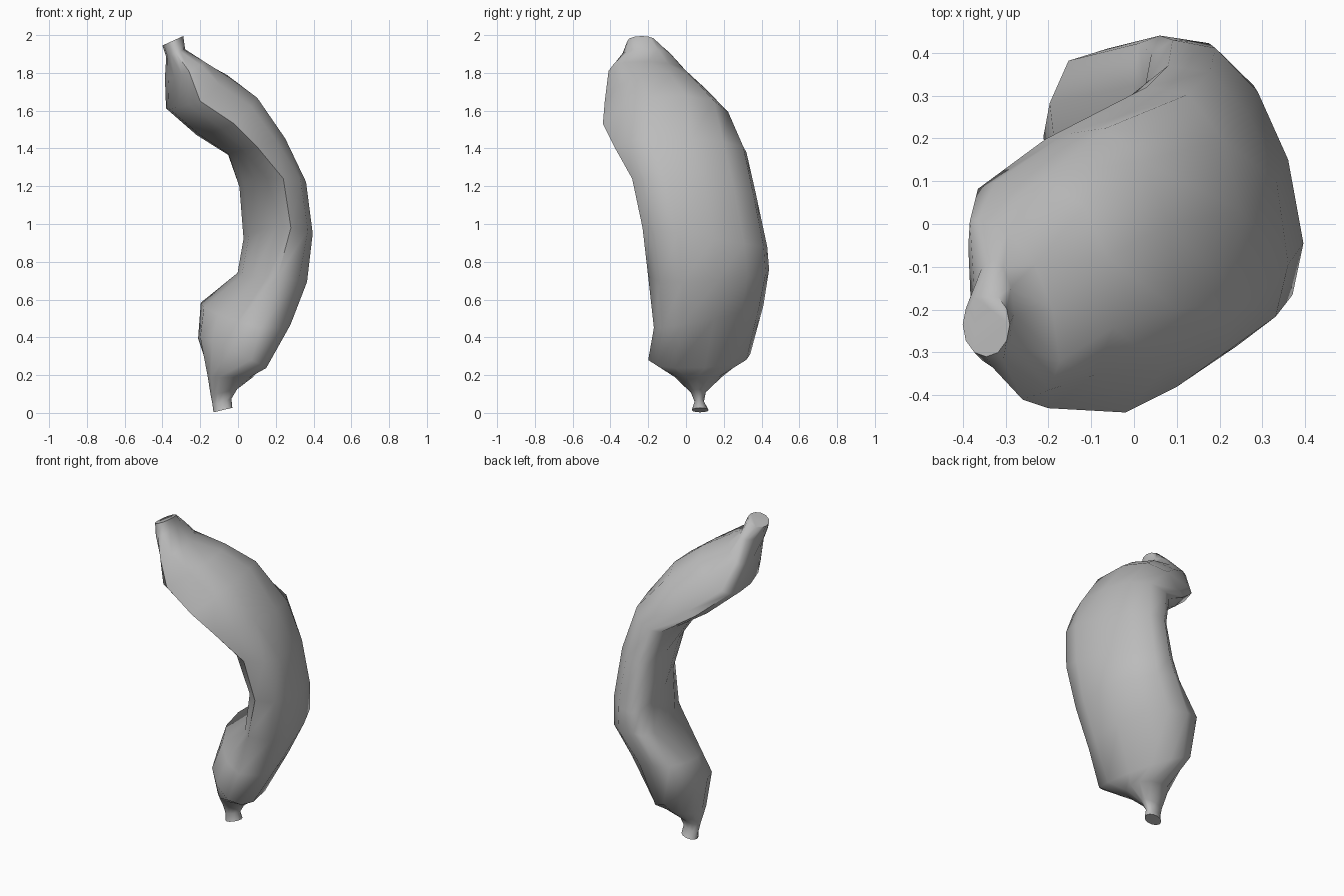
import bpy
import bmesh
import math
from mathutils import Vector

default_cube = bpy.data.objects.get("Cube")
if default_cube:
    bpy.data.objects.remove(default_cube, do_unlink=True)

SIDES = 12  # points around each cross-section


def make_material(name, colour):
    material = bpy.data.materials.new(name)
    material.use_nodes = True
    material.diffuse_color = colour
    material.node_tree.nodes["Principled BSDF"].inputs["Base Color"].default_value = colour
    return material


def cross_section(front, outer, back, inner, bluntness=1.0):
    """Closed ring of four quarter curves; bluntness below 1 squares the front outer one."""
    centre = (front + back) / 2
    guides = [front, outer, back, inner, front]
    powers = [bluntness, 1, 1, 1]
    steps = SIDES // 4
    ring = []
    for start, end, power in zip(guides, guides[1:], powers):
        for step in range(steps):
            angle = step / steps * math.pi / 2
            ring.append(centre + math.cos(angle) ** power * (start - centre)
                        + math.sin(angle) ** power * (end - centre))
    return ring


def collar(centre, width, depth, tilt=0.0):
    """Small puckered ring for the pinched ends."""
    x, y, z = centre
    return cross_section(Vector((x, y - depth, z)), Vector((x + width, y, z + tilt)),
                         Vector((x, y + depth, z)), Vector((x - width, y, z - tilt)))


def loft(name, rings, material):
    mesh = bpy.data.meshes.new(name)
    bm = bmesh.new()
    loops = [[bm.verts.new(point) for point in ring] for ring in rings]
    for lower, upper in zip(loops, loops[1:]):
        for i in range(SIDES):
            j = (i + 1) % SIDES
            bm.faces.new((lower[i], lower[j], upper[j], upper[i]))
    bm.faces.new(loops[0][::-1])
    bm.faces.new(loops[-1])
    bmesh.ops.recalc_face_normals(bm, faces=bm.faces)
    bm.to_mesh(mesh)
    bm.free()
    mesh.materials.append(material)
    body = bpy.data.objects.new(name, mesh)
    bpy.context.collection.objects.link(body)
    bpy.ops.object.select_all(action="DESELECT")
    body.select_set(True)
    bpy.context.view_layer.objects.active = body
    bpy.ops.object.shade_smooth_by_angle(angle=math.radians(60))
    return body


# Guide lines running from the lower end to the upper end
front_edge = [(.07, -.2, .28), (.12, -.17, .45), (.21, -.2, .72), (.28, -.23, .98),
              (.24, -.285, 1.24), (.1, -.38, 1.41), (-.02, -.44, 1.53),
              (-.2, -.43, 1.65), (-.26, -.41, 1.81)]
outer_ridge = [(.12, .1, .24), (.25, .15, .5), (.345, .17, .7), (.36, .15, .92),
               (.333, .1, 1.2), (.25, .03, 1.45), (.08, 0, 1.68),
               (-.06, -.08, 1.79), (-.19, -.2, 1.86)]
back_edge = [(-.08, .34, .31), (-.06, .41, .57), (.06, .44, .76), (.09, .43, .88),
             (.08, .37, 1.16), (.03, .32, 1.38), (-.16, .21, 1.51),
             (-.32, .1, 1.64), (-.36, .01, 1.8)]
inner_ridge = [(-.2, .07, .4), (-.18, .14, .56), (.02, .17, .73), (.06, .12, .95),
               (.03, .03, 1.22), (-.05, 0, 1.37), (-.2, -.05, 1.47),
               (-.365, -.13, 1.61), (-.37, -.15, 1.77)]

# Pinched lower end, flattened curved body, puckered upper stem
rings = [collar((-.08, .075, .015), .05, .045, .012),
         collar((-.085, .07, .06), .05, .025, .015),
         collar((-.075, .065, .11), .07, .04, .015),
         collar((-.04, .065, .19), .12, .125)]
rings += [cross_section(*map(Vector, guides), bluntness=.8)
          for guides in zip(front_edge, outer_ridge, back_edge, inner_ridge)]
rings += [collar((-.33, -.21, 1.905), .05, .125, .02),
          collar((-.345, -.235, 1.97), .055, .075, .025)]

skin = make_material("plain grey", (.5, .5, .5, 1))
loft("curved_body", rings, skin)
